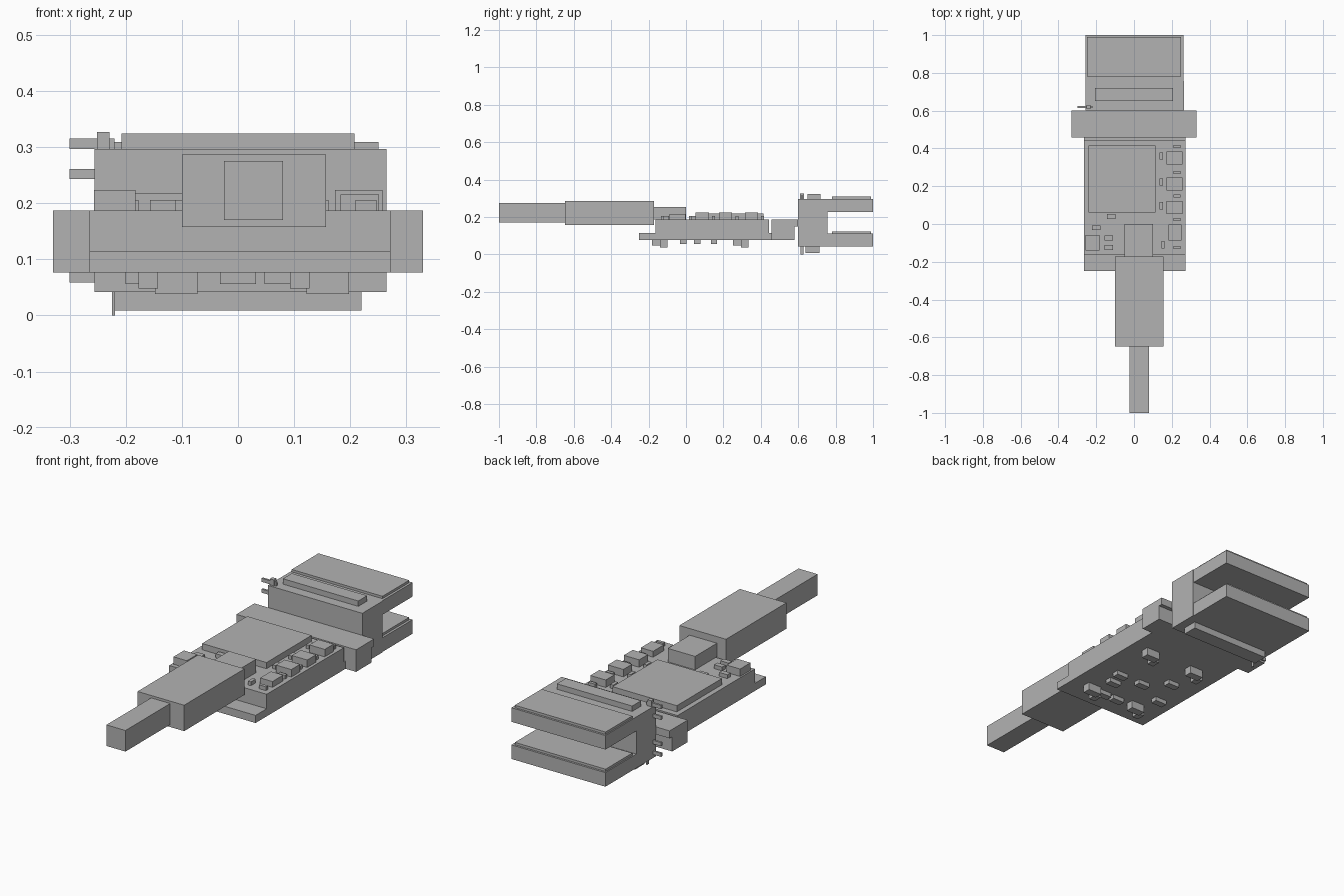
import bpy
import bmesh

default_cube = bpy.data.objects.get("Cube")
if default_cube:
    bpy.data.objects.remove(default_cube, do_unlink=True)

grey = bpy.data.materials.new("plain grey")
grey.use_nodes = True
grey.diffuse_color = (.45, .45, .45, 1)
grey.node_tree.nodes["Principled BSDF"].inputs["Base Color"].default_value = grey.diffuse_color


def add_block(name, left_right, front_back, low_high):
    """Flat-sided block from its x, y and z ranges."""
    ranges = (left_right, front_back, low_high)
    shape = bmesh.new()
    bmesh.ops.create_cube(shape, size=1)
    for vertex in shape.verts:
        vertex.co = [limits[corner > 0] for corner, limits in zip(vertex.co, ranges)]
    mesh = bpy.data.meshes.new(name)
    shape.to_mesh(mesh)
    shape.free()
    mesh.materials.append(grey)
    block = bpy.data.objects.new(name, mesh)
    bpy.context.collection.objects.link(block)


def around(centre, width):
    """Range of the given width about a centre."""
    return (centre - width / 2, centre + width / 2)


def add_parts(name, columns, rows, width, depth, low_high):
    """Equal small components at every crossing of columns and rows."""
    for x in columns:
        for y in rows:
            add_block(name, around(x, width), around(y, depth), low_high)


# Main levels and the shared board width
board_bottom, plate_top, board_top = .077, .115, .187
board_sides = (-.265, .272)
bar_front, bar_back = .458, .6

# Circuit board: a thin base plate under a thicker body
add_block("base_plate", board_sides, (-.25, bar_front), (board_bottom, plate_top))
add_block("board_body", board_sides, (-.163, .445), (plate_top, board_top))
add_block("main_chip", (-.24, .115), (.06, .415), (board_top, .218))

# Cable, plug and socket
plug_front, plug_back = -.648, -.172
add_block("cable", (-.025, .08), (-1, plug_front), (.17, .275))
add_block("plug_body", (-.1, .157), (plug_front, plug_back), (.158, .287))
add_block("plug_socket", (-.05, .1), (plug_back, 0), (board_top, .254))

# Crossbar, whose upper part reaches back to the head
bar_sides = around(0, .66)
bar_step = .15
add_block("crossbar_lower", bar_sides, (bar_front, .58), (board_bottom, bar_step))
add_block("crossbar_upper", bar_sides, (bar_front, bar_back), (bar_step, board_top))

# Forked head: spine, two prongs and a thin pad on each prong
head_bottom, head_top = .042, .297
prong_height, pad_height = .07, .012
spine_back = .757
add_block("head_spine", (-.256, .265), (bar_back, spine_back), (head_bottom, head_top))
for side, low in (("upper", head_top - prong_height), ("lower", head_bottom)):
    high = low + prong_height
    add_block(side + "_prong", (-.256, .262), (spine_back, 1), (low, high))
    add_block(side + "_pad", around(0, .5), (.78, .99), (high, high + pad_height))

# Raised bars above and below the head
add_block("upper_bar", around(0, .415), (.65, .72), (head_top, .324))
add_block("lower_bar", around(0, .44), (.64, .715), (.009, head_bottom))

# Side pins and the two small posts
pin_y = .62
for pin_z in (.068, .121, .252, .306):
    add_block("side_pin", (-.3, -.22), around(pin_y, .01), around(pin_z, .018))
add_block("upper_post", around(-.24, .022), around(pin_y, .02), (head_top, .327))
add_block("lower_post", around(-.222, .005), around(pin_y, .015), (0, head_bottom))

# Upper components: large blocks, then narrow and small parts beside them
tall, medium, short = [(board_top, height) for height in (.224, .216, .206)]
block_rows = (.087, .212, .35)
add_parts("upper_block", [.215], block_rows, .085, .07, tall)
add_parts("front_left_block", [.217], [-.045], .068, .085, medium)
add_parts("front_right_block", [-.22], [-.1], .074, .082, tall)
add_parts("narrow_part", [.144], [row + .01 for row in block_rows], .017, .038, short)
add_parts("narrow_part", [.153], [-.11], .017, .038, short)
add_parts("small_left_part", [.228], [row + .06 for row in block_rows], .038, .016, short)
add_parts("small_left_part", [.228], (-.125, .025), .038, .016, short)
add_parts("small_right_part", [-.134], (-.125, -.074), .045, .026, short)
add_parts("small_right_part", [-.2], [-.02], .045, .026, short)
add_parts("small_right_part", [-.12], [.04], .045, .026, short)

# Underside components: deep corner blocks with a small part next to each
deep, middle, shallow = [(depth, board_bottom) for depth in (.038, .048, .056)]
corner_columns, corner_rows = (-.11, .16), (-.12, .315)
add_parts("lower_block", corner_columns, corner_rows, .075, .04, deep)
for x in corner_columns:
    add_parts("small_lower_part", [x - .05], [row - .04 for row in corner_rows], .035, .045, middle)

# Flat underside components in loose rows
for row, columns in ((.06, (0, .134)), (.15, [-.11]), (-.13, (0, .08)), (-.015, (-.168, .117))):
    add_parts("flat_lower_part", columns, [row], .065, .034, shallow)
